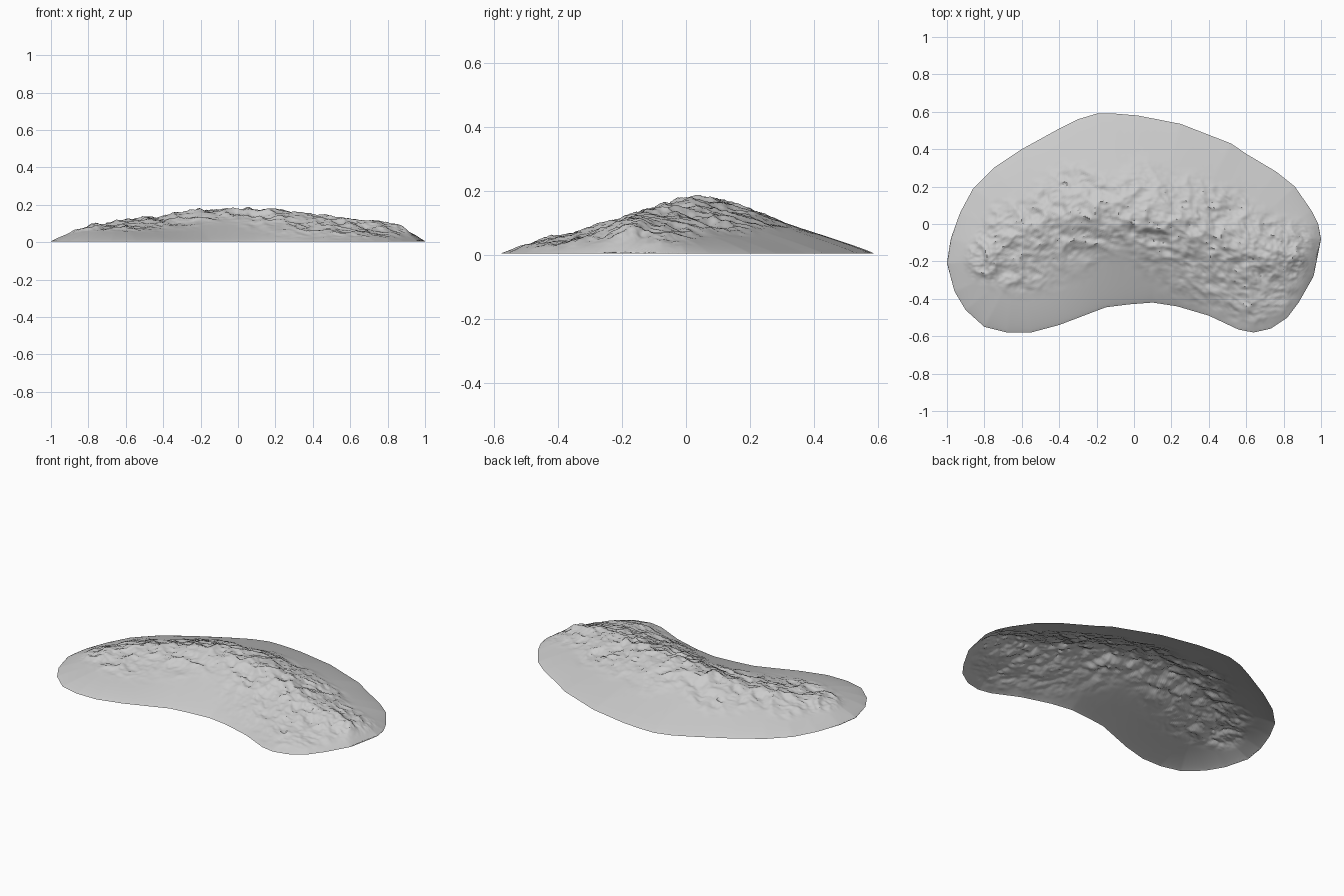
import bpy, bmesh, math
from mathutils import Vector, noise, kdtree

if "Cube" in bpy.data.objects:
    bpy.data.objects.remove(bpy.data.objects["Cube"])

# Outline of the mound seen from above: back edge and front edge, left to right
BACK = [(-1, -.21), (-.98, -.08), (-.93, .06), (-.86, .19), (-.75, .30), (-.6, .40),
        (-.4, .51), (-.3, .56), (-.2, .59), (-.1, .59), (.02, .58), (.25, .535), (.52, .43), (.6, .375),
        (.76, .28), (.86, .20), (.95, .07), (.985, 0), (1, -.08)]
FRONT = [(-1, -.21), (-.96, -.36), (-.9, -.46), (-.8, -.55), (-.68, -.58), (-.55, -.58),
         (-.4, -.54), (-.15, -.445), (-.03, -.43), (.1, -.42), (.23, -.44), (.4, -.49),
         (.56, -.565), (.64, -.58), (.73, -.56), (.82, -.5), (.88, -.42), (.96, -.28), (1, -.08)]
# Ridge line x, y, z
RIDGE = [(-.76, -.17, .085), (-.6, -.04, .108), (-.4, .03, .135), (-.2, .06, .168), (-.02, .05, .172),
         (.15, .02, .172), (.3, -.04, .155), (.5, -.1, .127), (.68, -.15, .107), (.83, -.18, .085)]


def lerp_x(pts, x):
    for a, b in zip(pts, pts[1:]):
        if x <= b[0]:
            return a[1] + (b[1] - a[1]) * (x - a[0]) / (b[0] - a[0])
    return pts[-1][1]


def resample(pts, n):
    out = []
    for a, b in zip(pts, pts[1:]):
        a, b = Vector(a), Vector(b)
        out += [a.lerp(b, i / n) for i in range(n)]
    return out + [Vector(pts[-1])]


def step(a, b, v):
    t = max(0, min(1, (v - a) / (b - a)))
    return t * t * (3 - 2 * t)


edge = resample(BACK, 30) + resample(FRONT, 30)
tree = kdtree.KDTree(len(edge))
for i, p in enumerate(edge):
    tree.insert((p.x, p.y, 0), i)
tree.balance()
spine = resample(RIDGE, 4)


def height(x, y):
    de = tree.find((x, y, 0))[2]
    ds, wsum, zsum = 9, 0, 0
    for p in spine:
        d2 = (p.x - x) ** 2 + (p.y - y) ** 2
        ds = min(ds, d2)
        w = 1 / (d2 + .004) ** 2
        wsum += w
        zsum += w * p.z
    ds = math.sqrt(ds)
    f = de / (de + max(0, ds - .02))
    z = zsum / wsum * f ** .88
    # Rocky relief on the crest, its flanks and the right lobe
    rough = step(.35, .75, f + .25 * noise.noise((x * 4, y * 4, 3)))
    lobe = step(.1, .3, x) * step(.06, -.08, y) * step(0, .12, de)
    rough = max(rough, .8 * lobe)
    p = Vector((x * 8 + y * 2, y * 9, 1.7))
    crag = 0
    for k, amp in enumerate((.5, .3, .17, .09)):
        crag += amp * (1 - 2.6 * abs(noise.noise(p * 1.9 ** k)))
    z += rough * .022 * (crag - .25)
    # Hollow with a steep scarp just in front of the summit
    r = math.hypot((x - .12) / .11, (y + .07 + .25 * (x - .12)) / .05)
    z -= .022 * step(1, .3, r)
    return .004 + max(0, z)


# Terrain shell: columns across x, rows between the front and back edges
NX, NY = 240, 120
bm = bmesh.new()
grid = []
for i in range(NX + 1):
    x = -math.cos(math.pi * i / NX) * .45 + .55 * (2 * i / NX - 1)
    x = max(-1, min(1, x))
    lo, hi = lerp_x(FRONT, x), lerp_x(BACK, x)
    col = []
    for j in range(NY + 1):
        y = lo + (hi - lo) * j / NY
        z = height(x, y) if 0 < j < NY and 0 < i < NX else .004
        col.append(bm.verts.new((x, y, z)))
    grid.append(col)
for a, b in zip(grid, grid[1:]):
    for j in range(NY):
        bm.faces.new((a[j], b[j], b[j + 1], a[j + 1]))
bmesh.ops.remove_doubles(bm, verts=bm.verts, dist=1e-5)
mesh = bpy.data.meshes.new("rocky_mound")
bm.to_mesh(mesh)
bm.free()
mound = bpy.data.objects.new("rocky_mound", mesh)
bpy.context.collection.objects.link(mound)
bpy.context.view_layer.objects.active = mound
mound.select_set(True)
bpy.ops.object.shade_smooth_by_angle(angle=math.radians(40))
